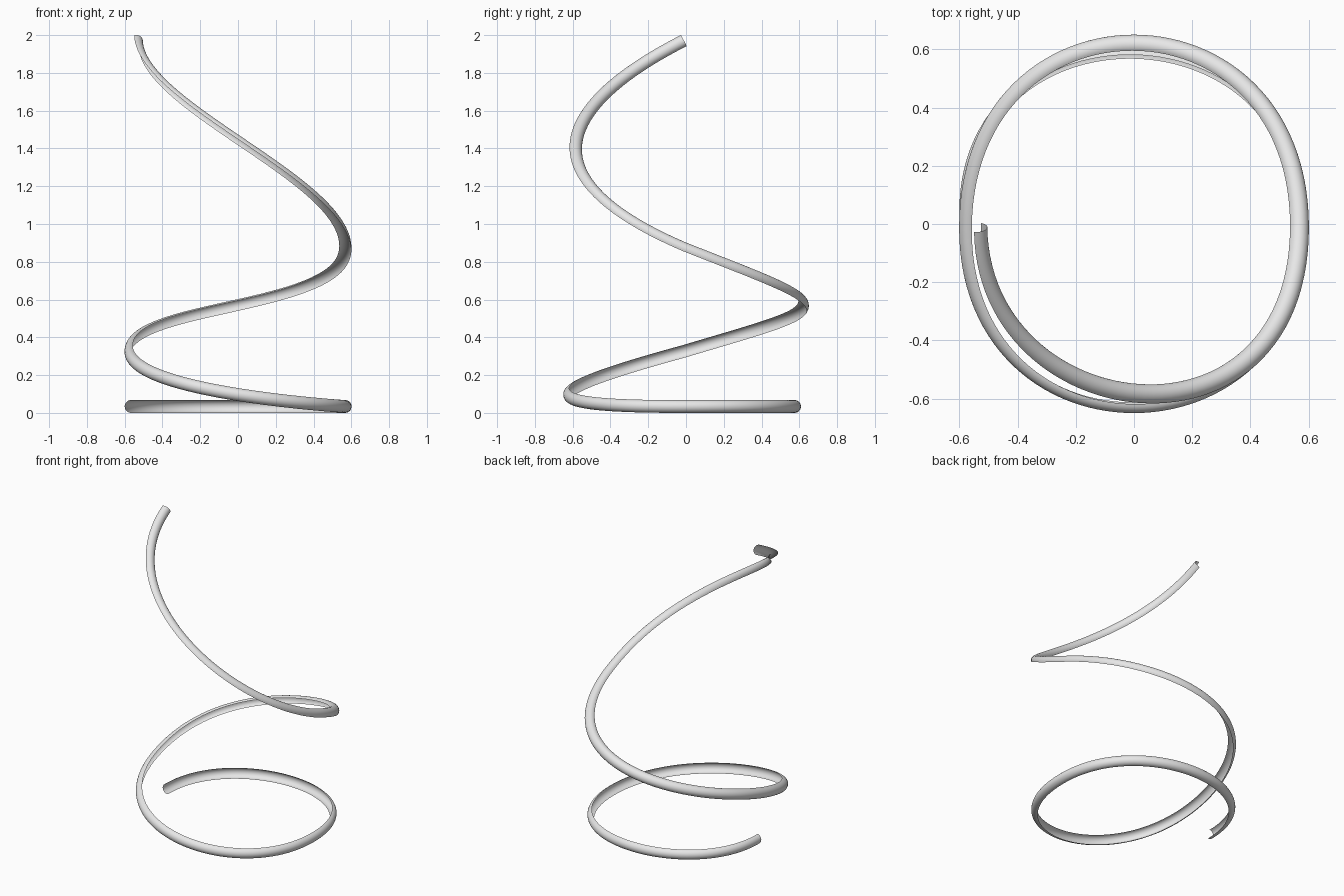
import bpy
import bmesh
import math
from mathutils import Vector
from mathutils.geometry import interpolate_bezier

if "Cube" in bpy.data.objects:
    bpy.data.objects.remove(bpy.data.objects["Cube"], do_unlink=True)

RADIUS = 0.034      # half-pipe radius
STEPS = 56          # path samples per half turn
ARC = 14            # facets across the half-pipe

# Joints between half turns: position, handle before, handle after
joints = [
    ((-0.566, 0.045, 0.034), None, (0, 0.712, 0)),
    ((0.567, -0.012, 0.034), (0, 0.776, 0), (0, -0.805, 0)),
    ((-0.567, -0.012, 0.325), (0, -0.805, -0.22), (0, 0.838, 0.25)),
    ((0.567, -0.012, 0.87), (0, 0.838, -0.33), (0, -0.83, 0.355)),
    ((-0.538, -0.012, 1.97), (0.012, -0.695, -0.355), None),
]

# Rising spiral path
path = []
for (p0, _, out0), (p1, in1, _) in zip(joints, joints[1:]):
    start, end = Vector(p0), Vector(p1)
    points = interpolate_bezier(start, start + Vector(out0),
                                end + Vector(in1), end, STEPS + 1)
    path += points[1:] if path else points

# Tangents along the path
last = len(path) - 1
tangents = [(path[min(i + 1, last)] - path[max(i - 1, 0)]).normalized()
            for i in range(len(path))]

# Sweep an open half circle, carrying its direction along without twist
bm = bmesh.new()
facing = Vector((-1, 0, -0.2))
previous = tangents[0]
rows = []
for point, tangent in zip(path, tangents):
    facing = previous.rotation_difference(tangent) @ facing
    facing = (facing - tangent * facing.dot(tangent)).normalized()
    across = tangent.cross(facing)
    row = []
    for k in range(ARC + 1):
        a = math.pi * (k / ARC - 0.5)
        row.append(bm.verts.new(
            point + RADIUS * (math.cos(a) * facing + math.sin(a) * across)))
    rows.append(row)
    previous = tangent

# Skin the rows, with the rounded side as the outside
for r0, r1 in zip(rows, rows[1:]):
    for k in range(ARC):
        face = bm.faces.new((r0[k], r0[k + 1], r1[k + 1], r1[k]))
        face.smooth = True
bm.normal_update()
bm.faces.ensure_lookup_table()
if bm.faces[ARC // 2].normal.x > 0:
    bmesh.ops.reverse_faces(bm, faces=bm.faces[:])

mesh = bpy.data.meshes.new("spiral_channel")
bm.to_mesh(mesh)
bm.free()
spiral = bpy.data.objects.new("spiral_channel", mesh)
bpy.context.collection.objects.link(spiral)

# Plain light grey
grey = bpy.data.materials.new("light_grey")
grey.use_nodes = True
colour = (0.8, 0.8, 0.8, 1.0)
grey.diffuse_color = colour
grey.node_tree.nodes["Principled BSDF"].inputs["Base Color"].default_value = colour
mesh.materials.append(grey)
